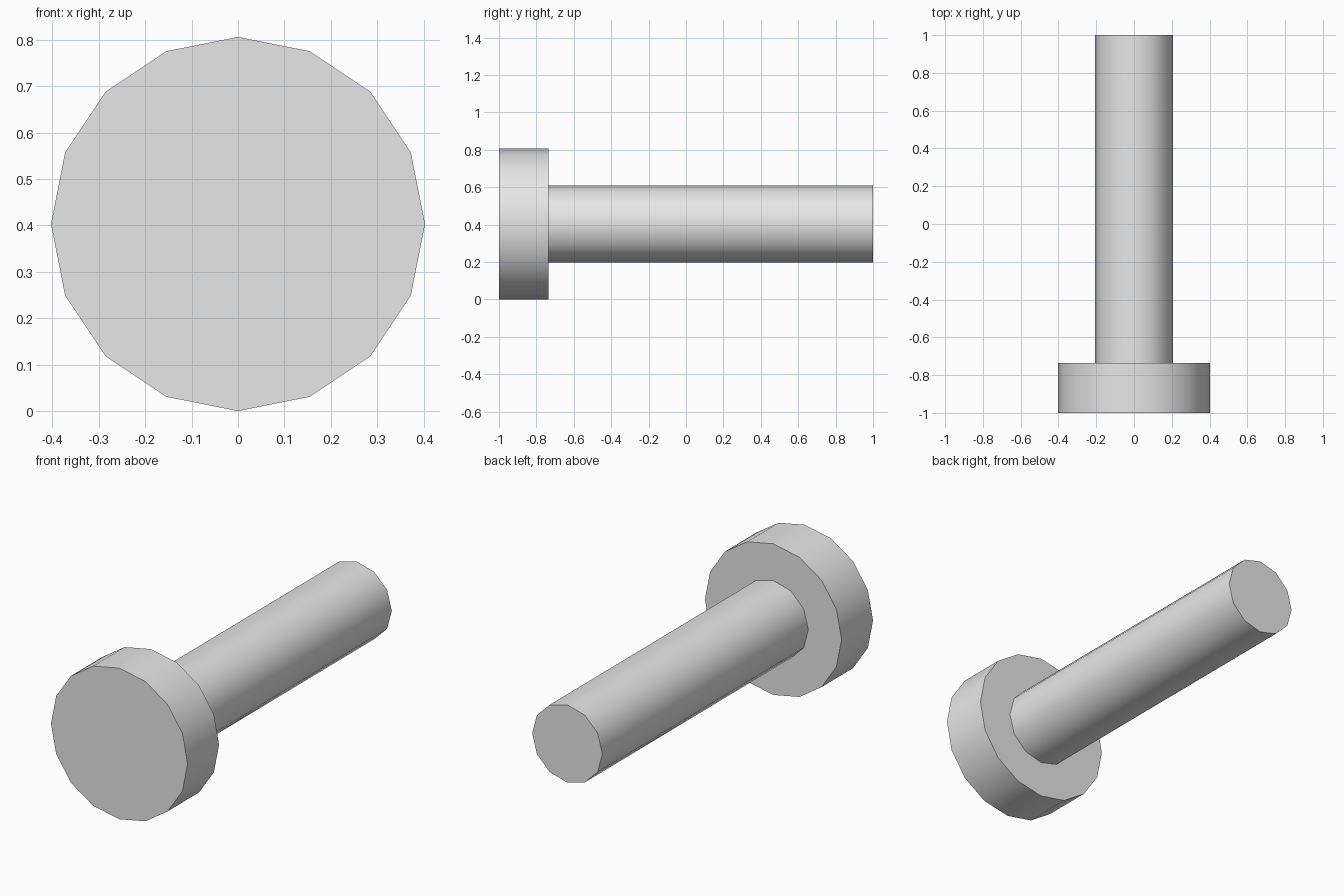
import bpy
import math

cube = bpy.data.objects.get("Cube")
if cube:
    bpy.data.objects.remove(cube, do_unlink=True)

# One plain grey for the whole bolt
grey = bpy.data.materials.new("plain_grey")
grey.use_nodes = True
colour = (0.8, 0.8, 0.8, 1.0)
grey.diffuse_color = colour
grey.node_tree.nodes["Principled BSDF"].inputs["Base Color"].default_value = colour

AXIS_Z = 0.403


def rod(name, sides, radius, y_front, y_back):
    """Capped cylinder lying along y, with a corner pointing straight up."""
    bpy.ops.mesh.primitive_cylinder_add(
        vertices=sides, radius=radius, depth=y_back - y_front,
        location=(0, (y_front + y_back) / 2, AXIS_Z),
        rotation=(math.pi / 2, 0, 0))
    obj = bpy.context.object
    obj.name = name
    obj.data.materials.append(grey)
    bpy.ops.object.shade_smooth_by_angle(angle=math.radians(30))
    return obj


# Wide head at the front, slim shaft running back from it
rod("head", 16, 0.403, -1.0, -0.735)
rod("shaft", 12, 0.207, -0.735, 1.0)
